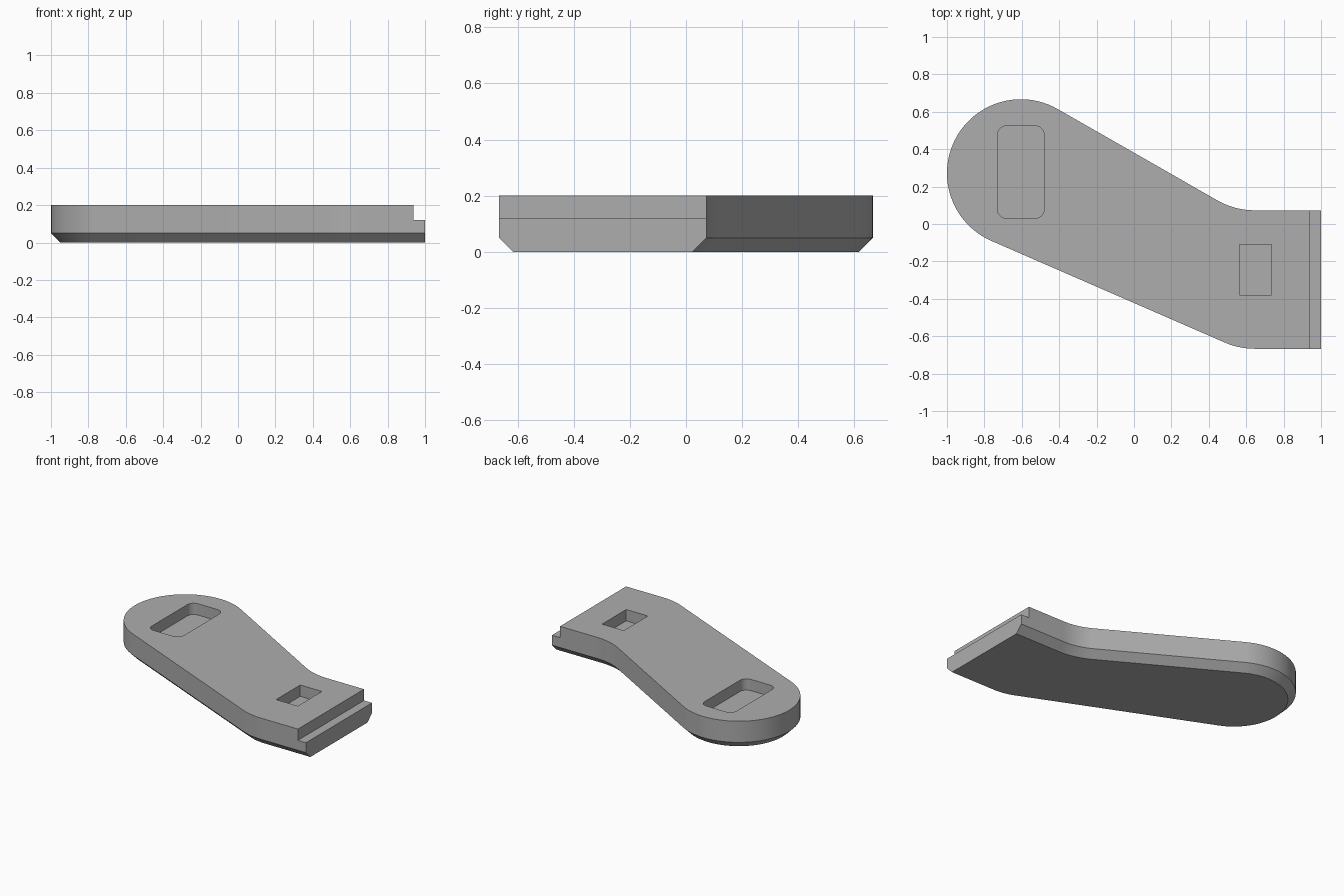
import bpy, bmesh
from math import cos, sin, radians

cube = bpy.data.objects.get("Cube")
if cube:
    bpy.data.objects.remove(cube)

grey = bpy.data.materials.new("plain_grey")
grey.use_nodes = True
grey.diffuse_color = (0.42, 0.42, 0.42, 1)
grey.node_tree.nodes["Principled BSDF"].inputs["Base Color"].default_value = grey.diffuse_color

HEIGHT, CHAMFER = 0.2, 0.05
HEAD, HEAD_R = (-0.605, 0.272), 0.395
FOOT_X, BEND_R = 0.645, 0.4
TOP_Y, LOW_Y = 0.073, -0.667
UPPER, LOWER = 60.3, 246.5  # directions square to the two straight flanks


def arc(centre, radius, start, end, steps):
    angles = [radians(start + (end - start) * i / steps) for i in range(steps + 1)]
    return [(centre[0] + radius * cos(a), centre[1] + radius * sin(a)) for a in angles]


def outline(inset):
    """Plan of the lever, drawn in from its long edge by the inset."""
    head = arc(HEAD, HEAD_R - inset, UPPER, LOWER, 48)
    low_bend = arc((FOOT_X, LOW_Y + BEND_R), BEND_R - inset, LOWER, 270, 8)
    top_bend = arc((FOOT_X, TOP_Y + BEND_R), BEND_R + inset, 270, 180 + UPPER, 8)
    return head + low_bend + [(1, LOW_Y + inset), (1, TOP_Y - inset)] + top_bend


def rounded_box(x0, x1, y0, y1, r):
    """Plan of a rectangle with round corners."""
    if r == 0:
        return [(x0, y0), (x1, y0), (x1, y1), (x0, y1)]
    corners = [(x1 - r, y1 - r), (x0 + r, y1 - r), (x0 + r, y0 + r), (x1 - r, y0 + r)]
    return [p for i, c in enumerate(corners) for p in arc(c, r, 90 * i, 90 * i + 90, 8)]


def loft(name, layers):
    """Solid through (plan, height) layers, capped at both ends."""
    bm = bmesh.new()
    rings = [[bm.verts.new((x, y, z)) for x, y in plan] for plan, z in layers]
    for a, b in zip(rings, rings[1:]):
        for i in range(len(a)):
            j = (i + 1) % len(a)
            bm.faces.new((a[i], a[j], b[j], b[i]))
    bm.faces.new(rings[0][::-1])
    bm.faces.new(rings[-1])
    bmesh.ops.recalc_face_normals(bm, faces=bm.faces)
    mesh = bpy.data.meshes.new(name)
    bm.to_mesh(mesh)
    bm.free()
    mesh.materials.append(grey)
    obj = bpy.data.objects.new(name, mesh)
    bpy.context.collection.objects.link(obj)
    return obj


# Lever plate with a bevelled underside
plate = loft("lever_plate", [(outline(CHAMFER), 0), (outline(0), CHAMFER), (outline(0), HEIGHT)])

# Finger recess, latch pocket and end step: plan and floor height
cuts = {
    "finger_recess_cutter": (rounded_box(-0.73, -0.48, 0.03, 0.525, 0.05), 0.12),
    "latch_pocket_cutter": (rounded_box(0.565, 0.735, -0.38, -0.11, 0), 0.12),
    "end_step_cutter": (rounded_box(0.937, 1.1, -0.8, 0.2, 0), 0.12),
}
bpy.context.view_layer.objects.active = plate
plate.select_set(True)
for name, (plan, floor) in cuts.items():
    cutter = loft(name, [(plan, floor), (plan, HEIGHT + 0.1)])
    cut = plate.modifiers.new(name, "BOOLEAN")
    cut.object = cutter
    cut.operation = "DIFFERENCE"
    cut.solver = "EXACT"
    bpy.ops.object.modifier_apply(modifier=cut.name)
    bpy.data.objects.remove(cutter)

bpy.ops.object.shade_smooth_by_angle(angle=radians(30))
